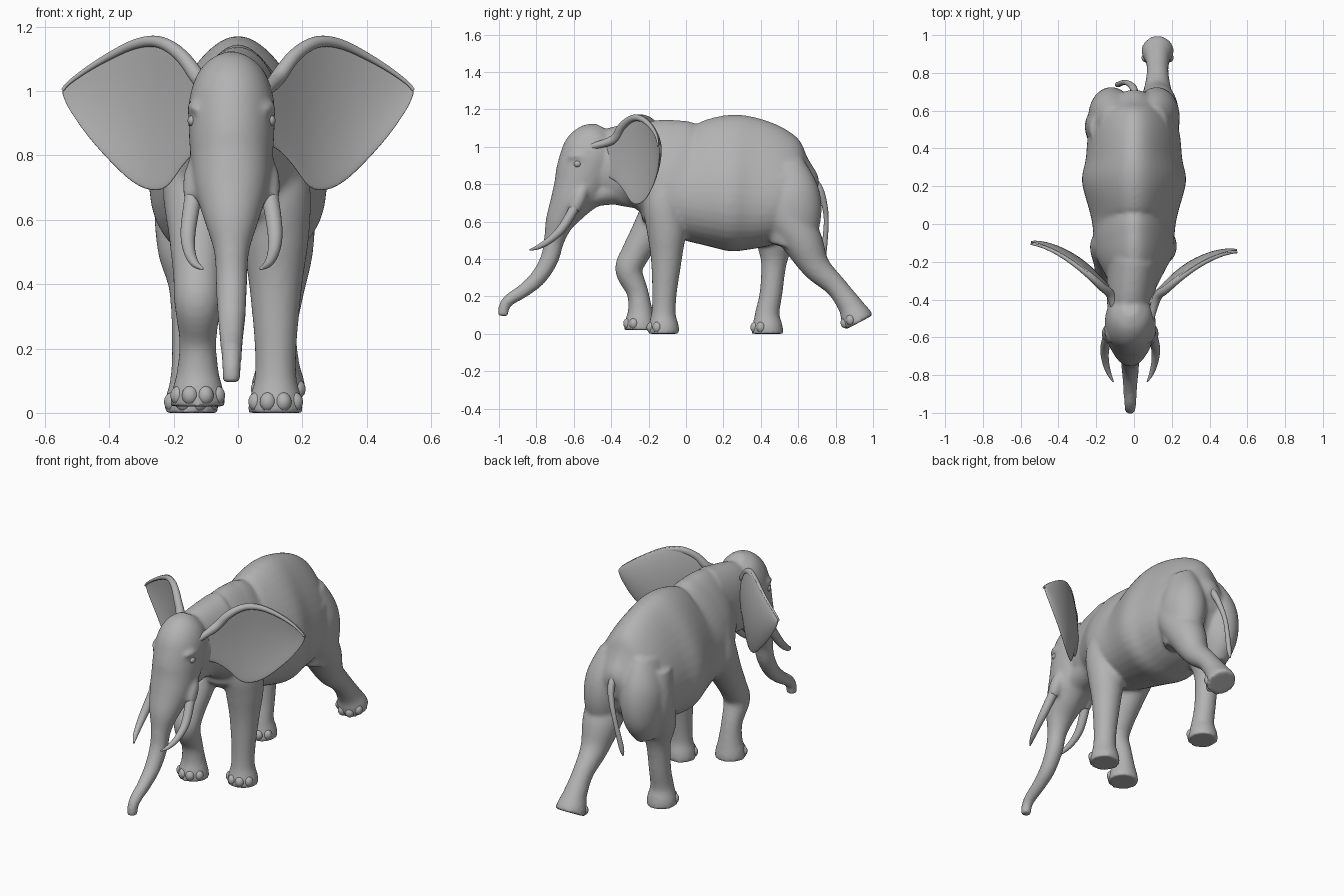
import bpy, bmesh, math
from mathutils import Vector

cube = bpy.data.objects.get("Cube")
if cube:
    bpy.data.objects.remove(cube, do_unlink=True)

grey = bpy.data.materials.new("elephant grey")
grey.use_nodes = True
tone = (0.45, 0.45, 0.45, 1)
grey.diffuse_color = tone
grey.node_tree.nodes["Principled BSDF"].inputs["Base Color"].default_value = tone

SIDES = 40
STEPS = 6
HEAD_X = -0.02


def sample(points):
    """Smooth a list of control tuples with a Catmull-Rom spline."""
    padded = [points[0]] + list(points) + [points[-1]]
    smooth = []
    for i in range(len(points) - 1):
        before, start, end, after = padded[i:i + 4]
        for k in range(STEPS):
            t = k / STEPS
            smooth.append([0.5 * (2 * q + (r - p) * t + (2 * p - 5 * q + 4 * r - s) * t * t
                                  + (3 * q - p - 3 * r + s) * t ** 3)
                           for p, q, r, s in zip(before, start, end, after)])
    return smooth + [list(points[-1])]


def skin(bm, rings):
    """Bridge rings of points into a closed skin."""
    rows = [[bm.verts.new(point) for point in ring] for ring in rings]
    for low, high in zip(rows, rows[1:]):
        for j in range(SIDES):
            k = (j + 1) % SIDES
            bm.faces.new((low[j], low[k], high[k], high[j]))
    bm.faces.new(rows[0])
    bm.faces.new(rows[-1])


def circle():
    """Cosine and sine pairs once round a section."""
    turns = [math.tau * j / SIDES for j in range(SIDES)]
    return [(math.cos(a), math.sin(a)) for a in turns]


def loft(bm, points, taper=0.0):
    """Elliptical sections (x, y, z, half width, half depth) along a path."""
    path = sample(points)
    last = len(path) - 1
    rings = []
    for i, (x, y, z, width, depth) in enumerate(path):
        ahead = Vector(path[min(i + 1, last)][:3])
        behind = Vector(path[max(i - 1, 0)][:3])
        along = (ahead - behind).normalized()
        side = (Vector((1, 0, 0)) - along * along.x).normalized()
        up = side.cross(along)
        centre = Vector((x, y, z))
        rings.append([centre + side * width * c * (1 - taper * s) + up * depth * s
                      for c, s in circle()])
    skin(bm, rings)


def tube(bm, points, flip=1, middle=0.0):
    """Round path (x, y, z, radius), optionally mirrored about a middle plane."""
    loft(bm, [(middle + flip * x, y, z, r, r) for x, y, z, r in points])


def ball(bm, centre, size):
    made = bmesh.ops.create_uvsphere(bm, u_segments=14, v_segments=9, radius=1)
    for vert in made["verts"]:
        vert.co = Vector([c + q * s for c, q, s in zip(centre, vert.co, size)])


def finish(name, bm):
    bmesh.ops.recalc_face_normals(bm, faces=bm.faces)
    for face in bm.faces:
        face.smooth = True
    mesh = bpy.data.meshes.new(name)
    bm.to_mesh(mesh)
    bm.free()
    mesh.materials.append(grey)
    part = bpy.data.objects.new(name, mesh)
    bpy.context.scene.collection.objects.link(part)
    return part


def leg(bm, name, x, upper, lower, sole, tilt=0):
    """Leg (y, z, radius) ending in a flared foot, with its own toenails."""
    angle = math.radians(tilt)
    normal = Vector((0, -math.sin(angle), math.cos(angle)))
    front = Vector((0, -math.cos(angle), -math.sin(angle)))
    base = Vector((x, *sole))
    path = [(x, *point) for point in upper + lower]
    for height, radius in ((.11, .065), (.045, .081), (0, .086)):
        path.append((*(base + normal * height), radius))
    tube(bm, path)

    nails = bmesh.new()
    for i in range(4):
        a = (i - 1.5) * math.pi / 4.4
        spot = base + normal * .034 + front * .07 * math.cos(a)
        spot.x += .068 * math.sin(a)
        ball(nails, spot, (.026, .025, .03))
    finish(name + "_toenails", nails)


# Torso, head with trunk, and legs fused into one skin
bm = bmesh.new()
torso = [(-.36, .9, .1, .17), (-.2, .89, .175, .255), (-.1, .86, .2, .297),
         (.02, .815, .212, .315), (.22, .808, .263, .363), (.35, .8, .245, .355),
         (.5, .78, .23, .31), (.6, .765, .19, .235), (.67, .76, .12, .13), (.7, .755, .05, .06)]
loft(bm, [(0, *section) for section in torso], taper=.32)

# Crown down to the base of the trunk, then the round trunk
head = [(-.44, 1.1, .04, .05), (-.465, 1.055, .1, .115), (-.5, .98, .13, .153),
        (-.53, .9, .134, .155), (-.565, .8, .128, .145), (-.62, .7, .115, .11),
        (-.675, .6, .085, .077)]
trunk = [(-.705, .5, .055), (-.73, .4, .049), (-.79, .3, .044), (-.87, .23, .037),
         (-.94, .185, .033), (-.972, .145, .03), (-.978, .095, .029)]
loft(bm, [(HEAD_X, *section) for section in head + [(y, z, r, r) for y, z, r in trunk]])

# Neck and jaw
loft(bm, [(HEAD_X, -.54, .9, .1, .14), (HEAD_X, -.4, .9, .125, .205), (0, -.2, .9, .14, .24)])
loft(bm, [(HEAD_X, -.38, .78, .1, .09), (HEAD_X, -.5, .73, .085, .06),
          (HEAD_X, -.59, .61, .02, .02)])

# Tusk sheaths, brows and haunches
for flip in (1, -1):
    tube(bm, [(.1, -.54, .8, .025), (.11, -.57, .73, .04), (.118, -.6, .66, .032)], flip, HEAD_X)
    tube(bm, [(.105, -.625, .94, .012), (.124, -.58, .952, .014), (.126, -.53, .92, .01)],
         flip, HEAD_X)
    loft(bm, [(flip * .1, .51, .9, .08, .12), (flip * .115, .56, .74, .122, .155),
              (flip * .125, .57, .59, .11, .145), (flip * .13, .54, .46, .07, .09)])

# Walking legs
shoulder = [(-.11, .85, .08), (-.12, .7, .108)]
hip = [(.5, .85, .09), (.52, .67, .115)]
leg(bm, "front_left", .117, shoulder,
    [(-.105, .55, .104), (-.105, .4, .083), (-.115, .22, .066)], (-.12, 0))
leg(bm, "front_right", -.125, shoulder,
    [(-.2, .55, .09), (-.27, .43, .077), (-.305, .34, .073), (-.26, .225, .058)], (-.245, .02))
leg(bm, "hind_right", -.145, hip,
    [(.48, .5, .104), (.47, .38, .069), (.455, .22, .061)], (.435, 0))
leg(bm, "hind_left", .125, hip,
    [(.62, .5, .108), (.695, .36, .077), (.8, .255, .058)], (.925, .06), tilt=28)

body = finish("body", bm)
fuse = body.modifiers.new("fuse", 'REMESH')
fuse.mode = 'VOXEL'
fuse.voxel_size = .011
fuse.use_smooth_shade = True
soften = body.modifiers.new("soften", 'SMOOTH')
soften.factor = .5
soften.iterations = 8

# Ears: thin cupped sections (x, low, high) sweeping back, with a rolled top edge
EAR_TIP = .545
ear = [(.05, .85, 1), (.12, .82, 1.06), (.17, .77, 1.125), (.22, .705, 1.162), (.27, .693, 1.172),
       (.33, .72, 1.157), (.4, .785, 1.12), (.47, .865, 1.075), (.525, .945, 1.032),
       (EAR_TIP, .99, 1.008)]
tusk = [(.113, -.575, .71, .027), (.134, -.655, .575, .024), (.132, -.72, .508, .019),
        (.115, -.785, .466, .013), (.09, -.835, .448, .004)]
for side, flip, swing in (("left", 1, 0), ("right", -1, .08)):
    bm = bmesh.new()
    rings = []
    fold = []
    for x, low, high in sample(ear):
        inward = max(0, 1 - x / EAR_TIP)
        y = -.14 - .37 * inward ** 1.7 + swing * x
        middle, half = (low + high) / 2, (high - low) / 2
        thick = .005 + .02 * inward
        rings.append([(flip * x, y + .12 * half * c * c + thick * c, middle + half * s)
                      for c, s in circle()])
        roll = .005 + .024 * inward
        fold.append((flip * x, y - .01, high - roll, roll, roll))
    skin(bm, rings)
    root = (flip * .085, -.53, .995, .014, .014)
    loft(bm, [root] + fold[STEPS::STEPS])
    finish(side + "_ear", bm)

    bm = bmesh.new()
    tube(bm, tusk, flip, HEAD_X)
    finish(side + "_tusk", bm)

    bm = bmesh.new()
    ball(bm, (HEAD_X + flip * .12, -.58, .908), (.017, .02, .018))
    finish(side + "_eye", bm)

# Tail
bm = bmesh.new()
tube(bm, [(0, .65, .86, .02), (0, .71, .78, .02), (-.02, .738, .7, .016), (-.05, .75, .6, .013),
          (-.085, .738, .44, .014), (-.095, .735, .39, .004)])
finish("tail", bm)
